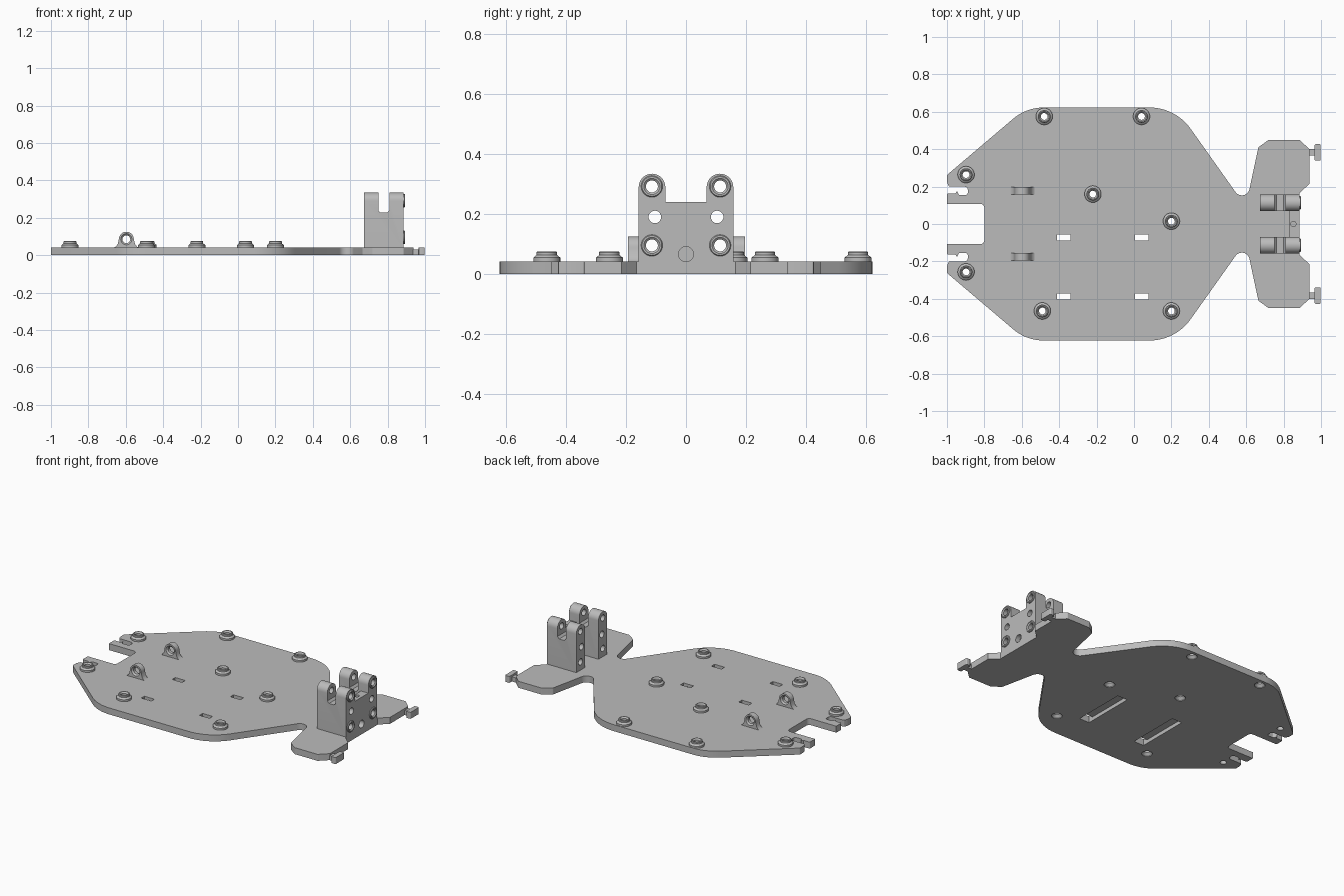
import bpy, bmesh, math
from mathutils import Matrix, Vector

if "Cube" in bpy.data.objects:
    bpy.data.objects.remove(bpy.data.objects["Cube"])

grey = bpy.data.materials.new("plain grey")
grey.use_nodes = True
colour = (0.5, 0.5, 0.5, 1)
grey.diffuse_color = colour
grey.node_tree.nodes["Principled BSDF"].inputs["Base Color"].default_value = colour


def finish(name, bm):
    bmesh.ops.recalc_face_normals(bm, faces=bm.faces)
    mesh = bpy.data.meshes.new(name)
    bm.to_mesh(mesh)
    bm.free()
    mesh.materials.append(grey)
    obj = bpy.data.objects.new(name, mesh)
    bpy.context.collection.objects.link(obj)
    return obj


def prism(name, pts, axis, lo, hi):
    """Extrude a flat outline along one axis."""
    place = {"X": lambda a, b, t: (t, a, b),
             "Y": lambda a, b, t: (a, t, b),
             "Z": lambda a, b, t: (a, b, t)}[axis]
    bm = bmesh.new()
    face = bm.faces.new([bm.verts.new(place(a, b, lo)) for a, b in pts])
    out = bmesh.ops.extrude_face_region(bm, geom=[face])
    moved = [v for v in out["geom"] if isinstance(v, bmesh.types.BMVert)]
    bmesh.ops.translate(bm, verts=moved, vec=place(0, 0, hi - lo))
    return finish(name, bm)


def box(name, x0, x1, y0, y1, z0, z1):
    return prism(name, [(x0, y0), (x1, y0), (x1, y1), (x0, y1)], "Z", z0, z1)


def lathe(name, profile, centre, axis="Z", closed=False):
    """Revolve (radius, height) points about an axis through centre."""
    bm = bmesh.new()
    vs = [bm.verts.new((r, 0, h)) for r, h in profile]
    for a, b in zip(vs, vs[1:] + vs[:1] if closed else vs[1:]):
        bm.edges.new((a, b))
    bmesh.ops.spin(bm, geom=bm.verts[:] + bm.edges[:], cent=(0, 0, 0),
                   axis=(0, 0, 1), angle=math.tau, steps=28)
    bmesh.ops.remove_doubles(bm, verts=bm.verts, dist=1e-5)
    turn = {"X": Matrix.Rotation(math.pi / 2, 4, "Y"),
            "Y": Matrix.Rotation(-math.pi / 2, 4, "X"),
            "Z": Matrix()}[axis]
    bm.transform(Matrix.Translation(centre) @ turn)
    return finish(name, bm)


def drill(r, lo, hi, centre, axis):
    return lathe("cutter", [(0, lo), (r, lo), (r, hi), (0, hi)], centre, axis)


def cut(obj, cutters):
    bpy.context.view_layer.objects.active = obj
    for c in cutters:
        c.hide_render = True
        mod = obj.modifiers.new("cut", "BOOLEAN")
        mod.operation, mod.solver, mod.object = "DIFFERENCE", "EXACT", c
        bpy.ops.object.modifier_apply(modifier=mod.name)
        bpy.data.objects.remove(c)


def fillet(corners, steps=10):
    """Round each (x, y, radius) corner of an open outline."""
    pts = []
    for i, (x, y, r) in enumerate(corners):
        p = Vector((x, y))
        if r == 0 or i in (0, len(corners) - 1):
            pts.append((x, y))
            continue
        a = (Vector(corners[i - 1][:2]) - p).normalized()
        b = (Vector(corners[i + 1][:2]) - p).normalized()
        half = a.angle(b) / 2
        mid = p + (a + b).normalized() * (r / math.sin(half))
        start = p + a * (r / math.tan(half)) - mid
        end = p + b * (r / math.tan(half)) - mid
        sweep = start.angle_signed(end)
        for k in range(steps + 1):
            t = -sweep * k / steps
            c, s = math.cos(t), math.sin(t)
            pts.append((mid.x + c * start.x - s * start.y,
                        mid.y + s * start.x + c * start.y))
    return pts


def arc(cx, cy, r, a0, a1, n=16):
    angles = [math.radians(a0 + (a1 - a0) * k / n) for k in range(n + 1)]
    return [(cx + r * math.cos(a), cy + r * math.sin(a)) for a in angles]


# Chassis plate: half outline, mirrored
TOP = 0.042
half = fillet([
    (-.8, 0, 0), (-.8, .108, .022), (-1, .108, 0), (-1, .163, .008), (-.955, .163, 0),
    (-.947, .176, 0), (-.935, .155, .006), (-.888, .155, .015), (-.888, .2, .02),
    (-.99, .2, .008), (-1, .225, .01), (-1, .262, .01), (-.575, .623, .25),
    (.222, .623, .27), (.5975, .0935, .0415), (.665, .41, .01), (.72, .45, .01),
    (.885, .45, .01), (.938, .4, 0), (.938, .215, 0), (.885, .165, 0), (.885, 0, 0)])
plate = prism("chassis_plate", half + [(x, -y) for x, y in half[-2:0:-1]], "Z", 0, TOP)

# Screw bosses with countersunk holes
bosses = [(-.48, .575), (.04, .575), (-.22, .16), (.2, .015), (-.49, -.465),
          (.2, -.465), (-.898, .264), (-.898, -.256)]
cutters = []
for x, y in bosses:
    sink = .019 if x < -.8 else .032
    cutters.append(lathe("cutter", [(0, -.01), (sink, -.01), (sink, .004), (.018, .02),
                                    (.018, .06), (0, .06)], (x, y, 0)))
    lathe("screw_boss", [(.045, TOP - .002), (.045, .054), (.034, .063), (.034, .072),
                         (.031, .075), (.026, .075), (.018, .066), (.018, TOP - .002)],
          (x, y, 0), closed=True)

# Strap channels open at both ends
strap = [(-.403, -.01), (-.055, -.01), (-.055, .06), (-.087, .06),
         (-.087, .024), (-.371, .024), (-.371, .06), (-.403, .06)]
for x in (-.375, .042):
    cutters.append(prism("cutter", strap, "X", x - .036, x + .036))
cut(plate, cutters)

# Pierced lugs with flared feet
flare = [(.068, .04), (.056, .046), (.046, .06)]
for y in (.178, -.175):
    pts = flare + arc(0, .085, .04, 0, 180) + [(-a, b) for a, b in reversed(flare)]
    lug = prism("pivot_lug", [(a - .597, b) for a, b in pts], "Y", y - .019, y + .019)
    cut(lug, [lathe("cutter", [(0, -.03), (.03, -.03), (.03, -.019), (.021, -.01), (.021, .01),
                               (.03, .019), (.03, .03), (0, .03)], (-.597, y, .085), "Y")])

# Upright bracket: two slotted posts and a joining wall
holes = [(.114, .292, .02), (.104, .19, .021), (.114, .095, .02)]
for s, side in ((1, "left"), (-1, "right")):
    pts = [(.158, .03)] + arc(.1135, .29, .0445, 0, 180) + [(.069, .03)]
    post = prism("bracket_post_" + side, [(s * a, b) for a, b in pts], "X", .675, .885)
    slot = [(.75, .4), (.75, .24), (.762, .227), (.798, .227), (.81, .24), (.81, .4)]
    cut(post, [prism("cutter", slot, "Y", -.3, .3)]
        + [drill(r, -.2, .2, (.78, s * y, z), "X") for y, z, r in holes])
    # Raised rims round the main holes
    for y, z in ((.114, .292), (.114, .095)):
        lathe("hole_rim", [(.036, -.002), (.036, .004), (.033, .008), (.027, .008),
                           (.02, .002), (.02, -.002)], (.885, s * y, z), "X", closed=True)
    # Edge tab: neck and cross head
    box("tab_neck_" + side, .93, .975, s * .383 - .018, s * .383 + .018, 0, .03)
    head = fillet([(.966, .383, 0), (.966, .427, .006), (.998, .427, .006),
                   (.998, .339, .006), (.966, .339, .006), (.966, .383, 0)], 4)
    prism("tab_head_" + side, [(x, s * y) for x, y in head[:-1]], "Z", 0, TOP)

wall = box("bracket_wall", .832, .885, -.071, .071, .03, .24)
cut(wall, [drill(.025, -.03, .02, (.885, 0, .066), "X"),
           drill(.014, -.1, .03, (.852, 0, .23), "Z")])

# Smooth shading with crisp edges
for obj in bpy.context.collection.objects:
    if obj.type == "MESH" and obj.data.materials and obj.data.materials[0] == grey:
        obj.data.shade_smooth()
        obj.data.set_sharp_from_angle(angle=math.radians(30))
